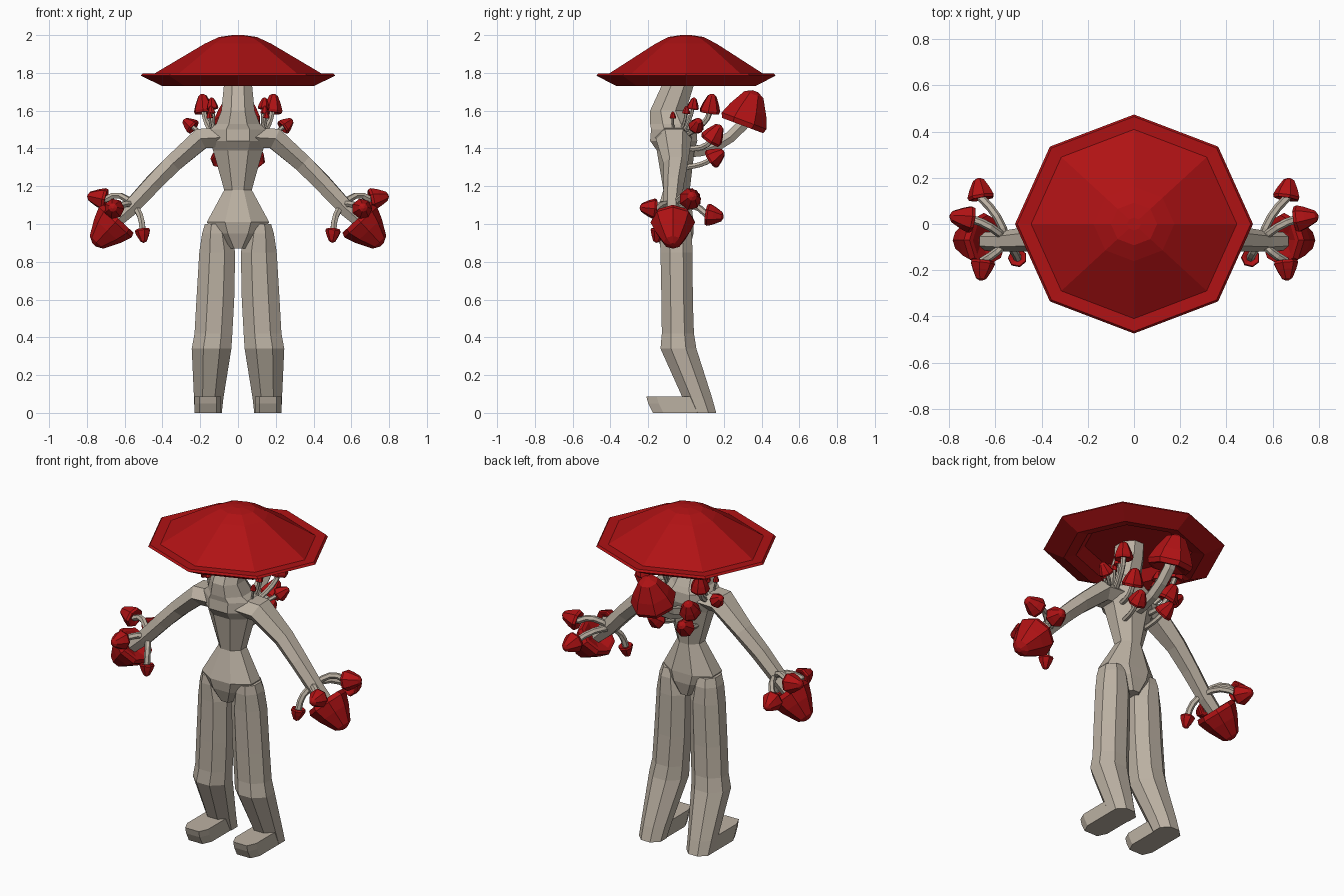
import bpy, bmesh, math
from mathutils import Vector

if "Cube" in bpy.data.objects:
    bpy.data.objects.remove(bpy.data.objects["Cube"])


def material(name, rgb):
    m = bpy.data.materials.new(name)
    m.diffuse_color = (*rgb, 1)
    m.use_nodes = True
    m.node_tree.nodes["Principled BSDF"].inputs["Base Color"].default_value = m.diffuse_color
    return m


SKIN = material("pale_stalk", (0.50, 0.44, 0.365))
RED = material("cap_red", (0.43, 0.006, 0.007))


def loft(name, rings, mat):
    """Skin a list of equal-sized point rings and close both ends."""
    bm = bmesh.new()
    vs = [[bm.verts.new(p) for p in r] for r in rings]
    n = len(vs[0])
    for a, b in zip(vs, vs[1:]):
        for i in range(n):
            j = (i + 1) % n
            bm.faces.new((a[i], a[j], b[j], b[i]))
    bm.faces.new(vs[0][::-1])
    bm.faces.new(vs[-1])
    bmesh.ops.recalc_face_normals(bm, faces=bm.faces)
    me = bpy.data.meshes.new(name)
    bm.to_mesh(me)
    bm.free()
    me.materials.append(mat)
    ob = bpy.data.objects.new(name, me)
    bpy.context.collection.objects.link(ob)
    return ob


def level_ring(z, cx, cy, hx, hy, n=8):
    """Horizontal ring with flat front and sides, given half widths."""
    k = 1 / math.cos(math.pi / n)
    return [Vector((cx + hx * k * math.cos(2 * math.pi * (i + .5) / n),
                    cy + hy * k * math.sin(2 * math.pi * (i + .5) / n), z))
            for i in range(n)]


def oriented_ring(c, d, rx, ry, n):
    q = Vector(d).to_track_quat('Z', 'Y')
    return [Vector(c) + q @ Vector((rx * math.cos(2 * math.pi * i / n),
                                    ry * math.sin(2 * math.pi * i / n), 0))
            for i in range(n)]


def tube(name, pts, radii, n, mat):
    pts = [Vector(p) for p in pts]
    rings = []
    for i, p in enumerate(pts):
        a, b = pts[max(i - 1, 0)], pts[min(i + 1, len(pts) - 1)]
        rings.append(oriented_ring(p, b - a, *radii[i], n))
    return loft(name, rings, mat)


def cap(name, base, d, r, h, n=7):
    """Faceted mushroom cap: hollow underside, flared rim, blunt tip."""
    d = Vector(d).normalized()
    prof = [(.3, .1), (.75, -.02), (.92, -.02), (1, .12), (.8, .45), (.42, .9), (.12, 1)]
    rings = [oriented_ring(Vector(base) + d * h * t, d, r * f, r * f, n) for f, t in prof]
    return loft(name, rings, RED)


def mushroom(name, root, mid, base, d, r, h, stem):
    """Curved stalk from root to base, topped with a cap."""
    root, mid, base = Vector(root), Vector(mid), Vector(base)
    pts = []
    for i in range(5):
        t = i / 4
        pts.append(root * (1 - t) ** 2 + mid * 2 * t * (1 - t) + base * t * t)
    pts.append(base + Vector(d).normalized() * h * .15)
    tube(name + "_stalk", pts, [(stem, stem)] * 6, 6, SKIN)
    cap(name + "_cap", base, d, r, h)


# Wide hat
hat = [(.28, 1.80), (.33, 1.745), (.40, 1.73), (.515, 1.785), (.505, 1.797),
       (.445, 1.795), (.175, 1.955), (.10, 1.99), (.03, 2.0)]
loft("hat", [[Vector((r * math.cos(i * math.pi / 4),
                      r * .92 * math.sin(i * math.pi / 4), z)) for i in range(8)]
             for r, z in hat], RED)

# Head, chest, waist and hips: z, centre y, half width, half depth
body = [(1.81, -.04, .072, .085), (1.73, -.045, .075, .085), (1.60, -.095, .088, .095),
        (1.53, -.075, .115, .115), (1.50, -.065, .15, .12), (1.44, -.065, .15, .125),
        (1.39, -.055, .132, .10), (1.18, -.05, .073, .07), (1.01, -.065, .165, .105),
        (.95, -.06, .13, .10), (.87, -.055, .05, .075)]
loft("torso", [level_ring(z, 0, y, hx, hy) for z, y, hx, hy in body], SKIN)

# Legs: z, centre x, centre y, half width, half depth
leg = [(1.00, .115, -.06, .06, .075), (.95, .115, -.055, .075, .085),
       (.85, .11, -.05, .095, .085), (.60, .12, -.047, .10, .083),
       (.42, .13, -.043, .10, .085), (.34, .14, -.04, .105, .095),
       (.08, .155, .06, .078, .078), (0, .158, .09, .072, .07)]

# Finger mushrooms: stalk middle, cap base, direction, radius, height
fingers = [((.62, .0, 1.19), (.70, .02, 1.13), (1, .15, .2), .06, .10),
           ((.58, .04, 1.13), (.66, .11, 1.05), (.15, 1, -.15), .06, .09),
           ((.58, -.12, 1.13), (.655, -.16, 1.08), (.1, -1, .1), .055, .085),
           ((.51, -.13, 1.06), (.505, -.145, .97), (-.1, -.2, -1), .042, .07)]

# Shoulder mushrooms: root, cap base, direction, radius, height, stalk radius
growths = [((.13, .0, 1.47), (.18, .125, 1.59), (.1, .15, 1), .055, .10, .015),
           ((.17, -.02, 1.47), (.235, .05, 1.51), (.75, .3, .6), .043, .07, .012),
           ((.13, -.02, 1.48), (.135, .035, 1.61), (.1, .15, 1), .032, .06, .010),
           ((.13, -.06, 1.48), (.15, -.07, 1.56), (.1, 0, 1), .018, .035, .007),
           ((.12, -.04, 1.48), (.14, .0, 1.585), (.1, .1, 1), .022, .04, .008),
           ((.09, -.01, 1.40), (.12, .13, 1.44), (.2, .5, .8), .062, .10, .016),
           ((.07, -.01, 1.30), (.09, .13, 1.34), (.2, .8, .55), .055, .085, .015)]

for s, side in ((-1, "left"), (1, "right")):
    def m(p):
        return (p[0] * s, p[1], p[2])

    loft(side + "_leg", [level_ring(z, x * s, y, hx, hy) for z, x, y, hx, hy in leg], SKIN)

    # Foot with a chamfered, slightly lifted toe
    sole = [(-.07, .08), (-.07, -.12), (-.045, -.175), (.045, -.175), (.07, -.12), (.07, .08)]
    loft(side + "_foot", [[Vector((.16 * s + x, y - (lift if y < 0 else 0), z))
                           for x, y in sole] for z, lift in ((0, 0), (.05, .025), (.088, .035))],
         SKIN)

    # Arm
    tube(side + "_arm",
         [m(p) for p in ((.05, -.065, 1.46), (.195, -.065, 1.452), (.345, -.055, 1.32),
                         (.45, -.065, 1.215), (.57, -.075, 1.085), (.645, -.075, 1.015))],
         [(.10, .06), (.095, .065), (.065, .055), (.055, .052), (.045, .048), (.04, .04)],
         6, SKIN)

    # Hand: one large cap ringed by small mushrooms
    cap(side + "_hand_cap", m((.635, -.07, 1.025)), m((.68, 0, -.73)), .118, .185, 8)
    for k, (mid, base, d, r, h) in enumerate(fingers):
        mushroom(f"{side}_finger_{k + 1}", m((.55, -.07, 1.09)), m(mid), m(base), m(d), r, h, .018)

    # Growths on the shoulder and back
    for k, (root, base, d, r, h, st) in enumerate(growths):
        mid = Vector(base) - Vector(d).normalized() * .06
        mushroom(f"{side}_growth_{k + 1}", m(root), m(mid), m(base), m(d), r, h, st)

# Large mushroom on the back
mushroom("back_mushroom", (0, -.01, 1.38), (0, .18, 1.38), (0, .30, 1.525),
         (0, .35, .94), .13, .19, .035)
